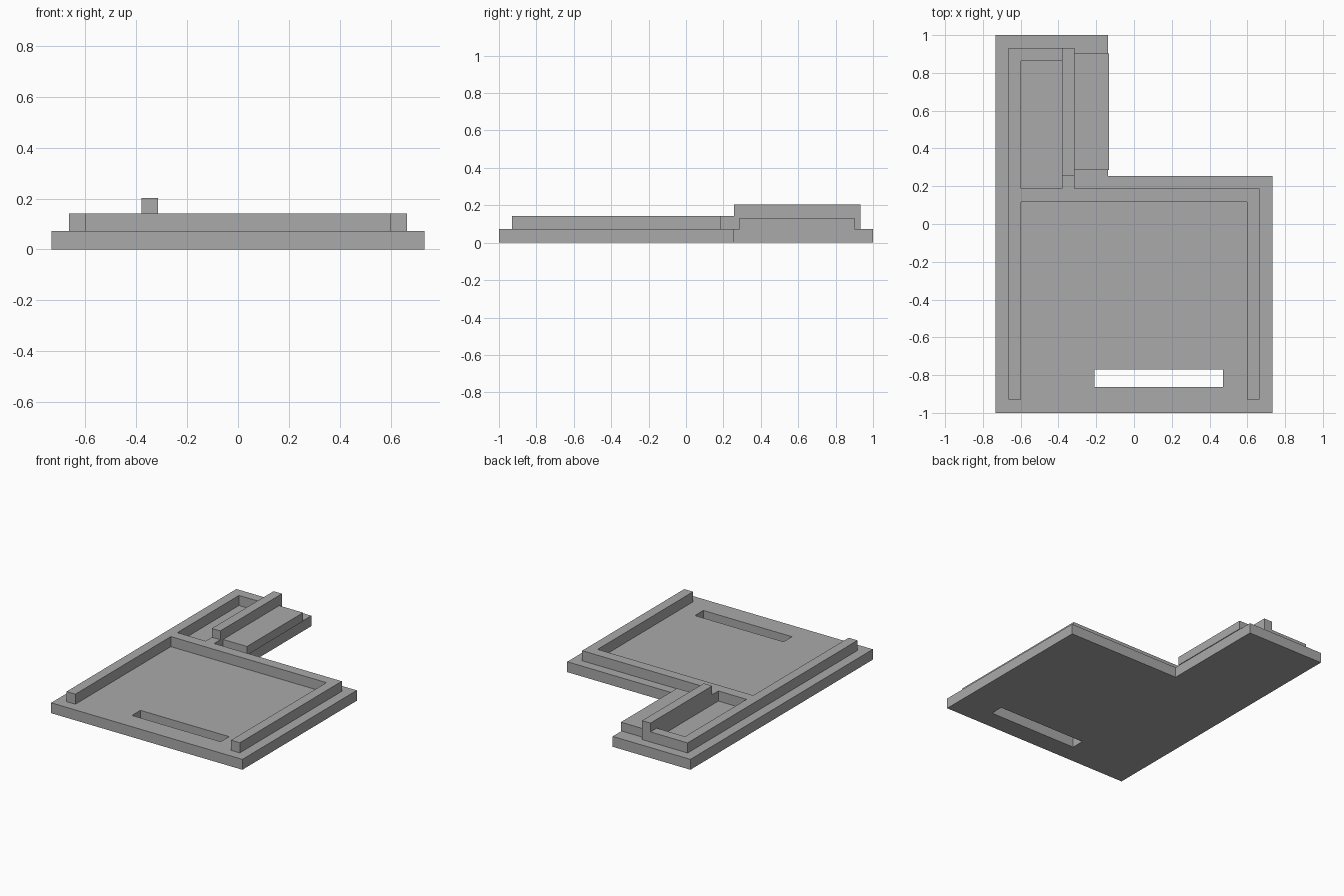
import bpy

cube = bpy.data.objects.get("Cube")
if cube:
    bpy.data.objects.remove(cube, do_unlink=True)

grey = bpy.data.materials.new("plain_grey")
grey.use_nodes = True
colour = (0.4, 0.4, 0.4, 1)
grey.diffuse_color = colour
grey.node_tree.nodes["Principled BSDF"].inputs["Base Color"].default_value = colour


def rect(x0, x1, y0, y1):
    return [(x0, y0), (x1, y0), (x1, y1), (x0, y1)]


def slab(name, z0, z1, *loops):
    """Extrude a flat outline, with further loops as holes, from z0 to z1."""
    curve = bpy.data.curves.new(name, "CURVE")
    curve.dimensions = "2D"
    curve.fill_mode = "BOTH"
    curve.extrude = (z1 - z0) / 2
    for loop in loops:
        spline = curve.splines.new("POLY")
        spline.points.add(len(loop) - 1)
        for point, (x, y) in zip(spline.points, loop):
            point.co = (x, y, 0, 1)
        spline.use_cyclic_u = True
    helper = bpy.data.objects.new(name + "_outline", curve)
    bpy.context.collection.objects.link(helper)
    bpy.context.view_layer.update()
    evaluated = helper.evaluated_get(bpy.context.evaluated_depsgraph_get())
    mesh = bpy.data.meshes.new_from_object(evaluated)
    bpy.data.objects.remove(helper, do_unlink=True)
    for vert in mesh.vertices:
        vert.co.z += (z0 + z1) / 2
    mesh.shade_flat()
    mesh.materials.clear()
    mesh.materials.append(grey)
    obj = bpy.data.objects.new(name, mesh)
    bpy.context.collection.objects.link(obj)
    return obj


FLOOR, WALL, RIDGE = 0.072, 0.142, 0.203
EDGE, OUT, IN = 0.734, 0.665, 0.597      # base edge, wall outside and inside
BAR_IN, BAR_OUT = -0.38, -0.315          # dividing wall in the annex

# L-shaped base plate with a through slot near the front
base = [(-EDGE, -1), (EDGE, -1), (EDGE, 0.254), (-0.137, 0.254),
        (-0.137, 1), (-EDGE, 1)]
slab("base_plate", 0, FLOOR, base, rect(-0.21, 0.471, -0.862, -0.77))

# Raised walls: open at the front, closed round the annex
walls = [(-OUT, -0.93), (-IN, -0.93), (-IN, 0.116), (IN, 0.116), (IN, -0.93),
         (OUT, -0.93), (OUT, 0.188), (BAR_OUT, 0.188), (BAR_OUT, 0.932),
         (-OUT, 0.932)]
slab("raised_walls", FLOOR, WALL, walls, rect(-IN, BAR_IN, 0.188, 0.863))

# Tall ridge on the annex dividing wall
slab("ridge_bar", WALL, RIDGE, rect(BAR_IN, BAR_OUT, 0.256, 0.932))

# Low step beside the ridge
slab("side_step", FLOOR, 0.132, rect(BAR_OUT, -0.132, 0.287, 0.902))
